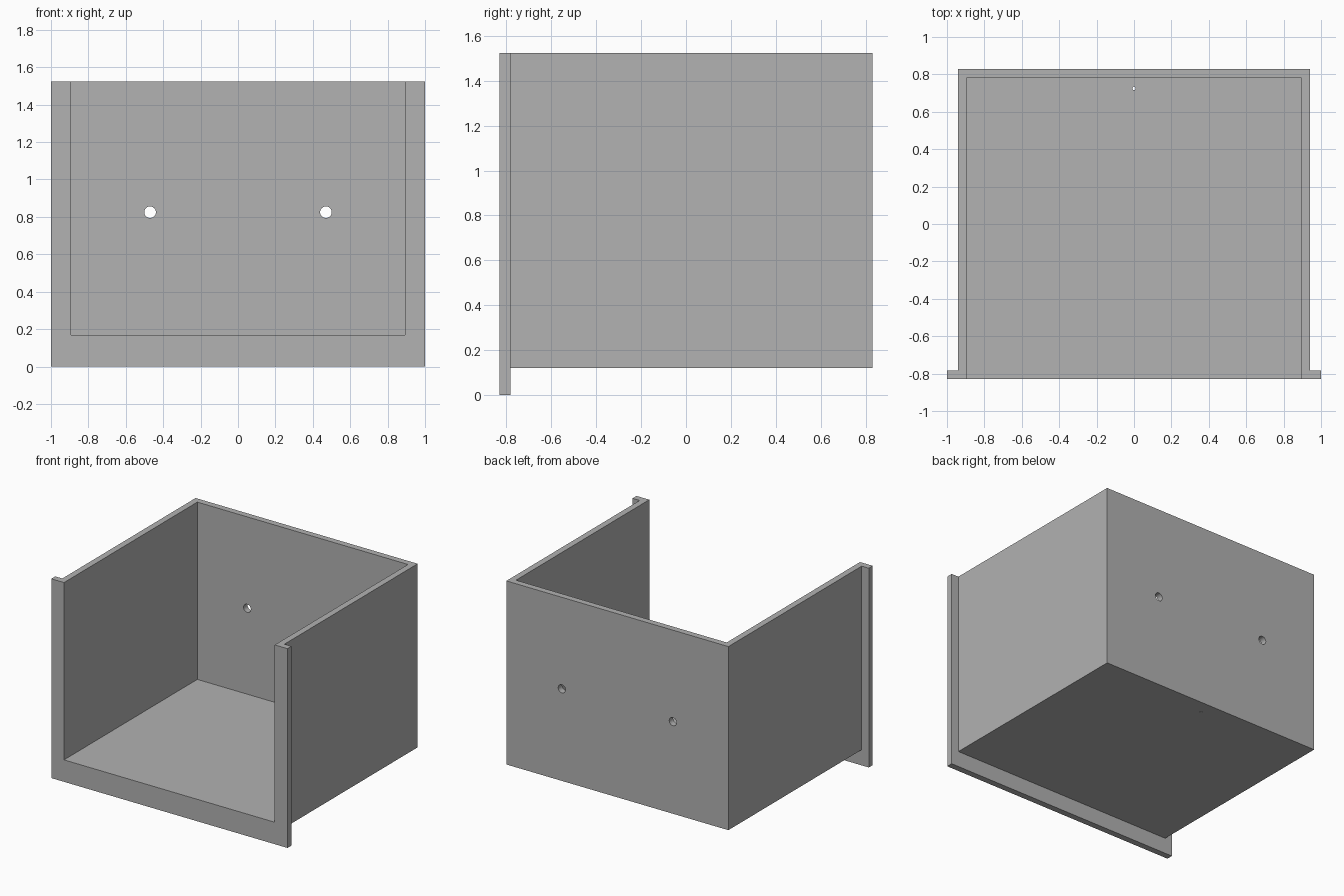
import bpy
import math

default = bpy.data.objects.get("Cube")
if default:
    bpy.data.objects.remove(default, do_unlink=True)

# Main dimensions
WIDTH, FLANGE_WIDTH = 0.94, 1.0
FRONT, BACK = -0.83, 0.83
WALL = 0.048
BASE, TOP = 0.12, 1.525

grey = bpy.data.materials.new("plain_grey")
grey.use_nodes = True
colour = (0.445, 0.445, 0.445, 1)
grey.diffuse_color = colour
grey.node_tree.nodes["Principled BSDF"].inputs["Base Color"].default_value = colour


def box(name, half_width, y0, y1, z0, z1):
    bpy.ops.mesh.primitive_cube_add(size=1, location=(0, (y0 + y1) / 2, (z0 + z1) / 2))
    ob = bpy.context.object
    ob.name = name
    ob.scale = (2 * half_width, y1 - y0, z1 - z0)
    bpy.ops.object.transform_apply(location=True, rotation=True, scale=True)
    ob.data.materials.append(grey)
    return ob


def drill(name, radius, location, tilt=0):
    bpy.ops.mesh.primitive_cylinder_add(vertices=32, radius=radius, depth=0.2,
                                        location=location, rotation=(tilt, 0, 0))
    ob = bpy.context.object
    ob.name = name
    ob.data.materials.append(grey)
    return ob


def combine(target, tool, operation):
    mod = target.modifiers.new(tool.name, "BOOLEAN")
    mod.operation = operation
    mod.solver = "EXACT"
    mod.object = tool
    bpy.context.view_layer.objects.active = target
    bpy.ops.object.modifier_apply(modifier=mod.name)
    bpy.data.objects.remove(tool, do_unlink=True)


# Solid block with a wider front flange reaching the ground
tray = box("open_box", WIDTH, FRONT + WALL / 2, BACK, BASE, TOP)
flange = box("front_flange", FLANGE_WIDTH, FRONT, FRONT + WALL, 0, TOP)
combine(tray, flange, "UNION")

# Cavity open at the front and top
cavity = box("cavity_cutter", WIDTH - WALL, FRONT - 1, BACK - WALL, BASE + WALL, TOP + 1)
combine(tray, cavity, "DIFFERENCE")

# Two mounting holes in the back wall
for side in (-1, 1):
    hole = drill("back_hole_cutter", 0.031, (side * 0.47, BACK, 0.825), math.pi / 2)
    combine(tray, hole, "DIFFERENCE")

# Small drain hole in the floor
combine(tray, drill("floor_hole_cutter", 0.009, (0, 0.725, BASE)), "DIFFERENCE")

# Smooth hole walls, crisp box edges
bpy.ops.object.select_all(action="DESELECT")
tray.select_set(True)
bpy.context.view_layer.objects.active = tray
bpy.ops.object.shade_smooth_by_angle(angle=math.radians(30))
